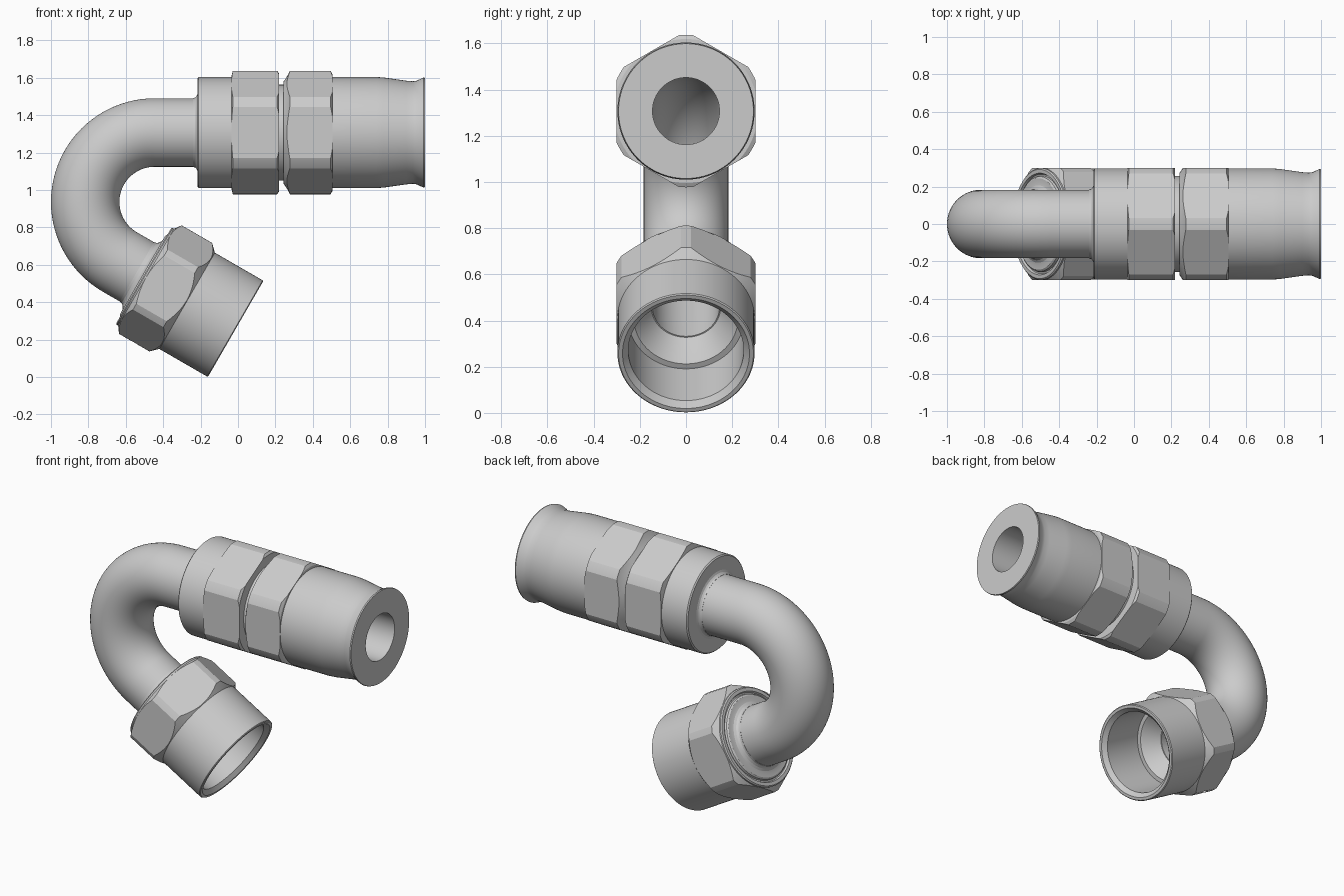
import bpy, bmesh
from math import sin, cos, pi, radians
from mathutils import Vector, Matrix

if "Cube" in bpy.data.objects:
    bpy.data.objects.remove(bpy.data.objects["Cube"])

Y = Vector((0, 1, 0))


def axes(a):
    """Axis direction and its in-plane perpendicular for an xz-plane angle."""
    return Vector((cos(a), 0, sin(a))), Vector((-sin(a), 0, cos(a)))


def sweep(name, stations, n=96, hex_frame=None, apothem=0.3):
    """Skin a closed loop of circular stations (centre, angle, radius);
    optionally cut six wrench flats about hex_frame = (origin, angle)."""
    bm = bmesh.new()
    rings = []
    for c, a, r in stations:
        p = axes(a)[1]
        rings.append([bm.verts.new(c + r * (cos(t) * p + sin(t) * Y))
                      for t in (2 * pi * i / n for i in range(n))])
    for k, r0 in enumerate(rings):
        r1 = rings[(k + 1) % len(rings)]
        for i in range(n):
            j = (i + 1) % n
            bm.faces.new((r0[i], r0[j], r1[j], r1[i]))
    bmesh.ops.recalc_face_normals(bm, faces=bm.faces[:])
    if hex_frame:
        o, a = hex_frame
        p = axes(a)[1]
        for k in range(6):
            t = pi / 6 + k * pi / 3
            nrm = cos(t) * p + sin(t) * Y
            cut = bmesh.ops.bisect_plane(
                bm, geom=bm.verts[:] + bm.edges[:] + bm.faces[:], dist=1e-6,
                plane_co=o + nrm * apothem, plane_no=nrm, clear_outer=True)
            edges = [e for e in cut['geom_cut'] if isinstance(e, bmesh.types.BMEdge)]
            bmesh.ops.edgeloop_fill(bm, edges=edges)
        bmesh.ops.recalc_face_normals(bm, faces=bm.faces[:])
    me = bpy.data.meshes.new(name)
    bm.to_mesh(me)
    bm.free()
    ob = bpy.data.objects.new(name, me)
    bpy.context.collection.objects.link(ob)
    bpy.ops.object.select_all(action='DESELECT')
    ob.select_set(True)
    bpy.context.view_layer.objects.active = ob
    bpy.ops.object.shade_smooth_by_angle(angle=radians(19))
    return ob


def lathe(name, origin, a, profile, flats=False):
    d = axes(a)[0]
    return sweep(name, [(origin + d * s, a, r) for s, r in profile],
                 hex_frame=(origin, a) if flats else None)


# Main frames: hose axis, bend centre, nut mouth
R, WALL, BORE = 0.371, 0.183, 0.145
hose = Vector((0, 0, 1.307))
bend = Vector((-1 + R + WALL, 0, 1.307 - R))
down = radians(-30)
d, p = axes(down)
bend_end = bend - p * R
mouth = bend_end + d * 0.715

# Bent tube, hollow: outer skin one way, bore back
path = [(Vector((0.2, 0, 1.307)), pi)]
for i in range(41):
    t = pi / 2 + radians(150) * i / 40
    path.append((bend + R * Vector((cos(t), 0, sin(t))), t + pi / 2))
path.append((mouth - d * 0.40, 2 * pi + down))
sweep("bent_tube", [(c, a, WALL) for c, a in path] +
      [(c, a, BORE) for c, a in reversed(path)], n=64)

# Collar with first hex and neck
lathe("hex_collar", hose, 0, [
    (-0.240, 0.175), (-0.240, 0.184), (-0.230, 0.187), (-0.222, 0.194), (-0.217, 0.206),
    (-0.217, 0.290), (-0.210, 0.297), (-0.036, 0.297), (-0.028, 0.330),
    (0.209, 0.330), (0.219, 0.316), (0.219, 0.256), (0.262, 0.256), (0.262, 0.175)], True)

# Hose socket with second hex and flared end
lathe("hose_socket", hose, 0, [
    (0.20, BORE), (0.20, 0.24), (0.243, 0.24), (0.243, 0.272), (0.252, 0.285),
    (0.268, 0.310), (0.277, 0.330), (0.495, 0.330), (0.505, 0.312), (0.505, 0.297),
    (0.74, 0.297), (0.78, 0.294), (0.90, 0.277), (0.935, 0.274), (0.955, 0.277),
    (0.985, 0.291), (0.993, 0.294), (1.0, 0.292), (1.0, BORE)], True)

# Swivel nut: mouth chamfer, barrel, hex, rear ring, then bore and seat
nut = lathe("swivel_nut", mouth, down, [
    (0, 0.275), (0, 0.292), (-0.005, 0.297), (-0.300, 0.297), (-0.339, 0.335),
    (-0.527, 0.335), (-0.553, 0.299), (-0.562, 0.299), (-0.568, 0.292), (-0.568, 0.272),
    (-0.556, 0.266), (-0.556, 0.258), (-0.568, 0.254), (-0.575, 0.244), (-0.575, 0.222),
    (-0.578, 0.207), (-0.586, 0.194), (-0.597, 0.186), (-0.610, 0.184), (-0.610, 0.150),
    (-0.400, 0.150), (-0.310, 0.215), (-0.300, 0.225), (-0.300, 0.250), (-0.025, 0.250)], True)

# Small radial hole in the lowest hex corner
bm = bmesh.new()
bmesh.ops.create_cone(bm, cap_ends=True, segments=24, radius1=0.022, radius2=0.022, depth=0.1)
me = bpy.data.meshes.new("hole_cutter")
bm.to_mesh(me)
bm.free()
cutter = bpy.data.objects.new("hole_cutter", me)
bpy.context.collection.objects.link(cutter)
cutter.matrix_world = (Matrix.Translation(mouth - d * 0.435 - p * 0.33) @
                       p.to_track_quat('Z', 'Y').to_matrix().to_4x4())
cutter.hide_render = True
cutter.hide_set(True)
mod = nut.modifiers.new("corner_hole", 'BOOLEAN')
mod.operation = 'DIFFERENCE'
mod.solver = 'EXACT'
mod.object = cutter
